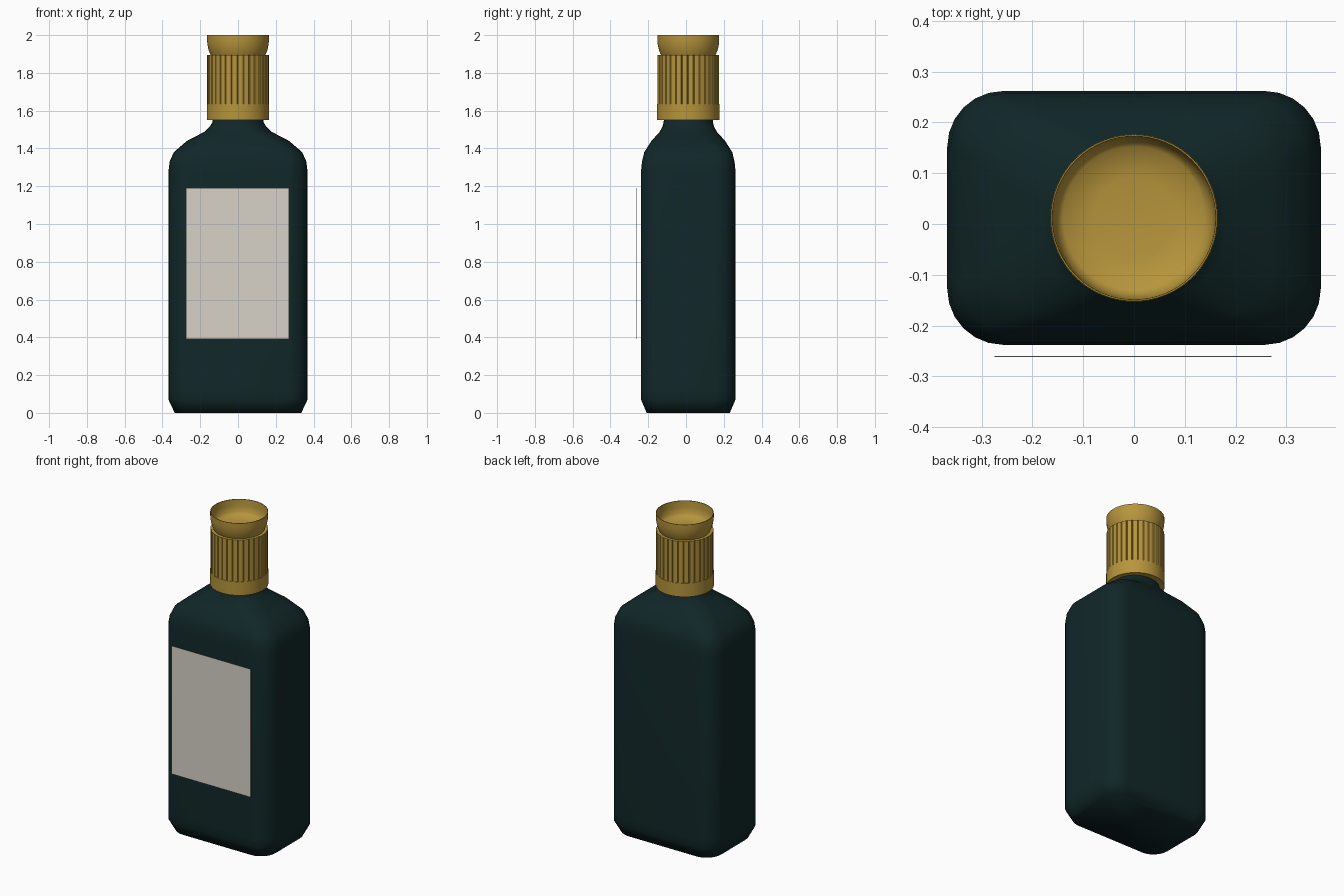
import bpy, bmesh, math

if "Cube" in bpy.data.objects:
    bpy.data.objects.remove(bpy.data.objects["Cube"])

CY = 0.012  # y of the bottle axis; the label stands out in front


def material(name, rgb):
    m = bpy.data.materials.new(name)
    m.diffuse_color = (*rgb, 1)
    m.use_nodes = True
    m.node_tree.nodes["Principled BSDF"].inputs["Base Color"].default_value = m.diffuse_color
    return m


glass = material("dark green glass", (0.0055, 0.020, 0.021))
gold = material("gold cap", (0.47, 0.30, 0.045))
paper = material("label paper", (0.68, 0.65, 0.58))


def loft(name, rings, mat, angle, cap_start=False, cap_end=False):
    """Skin a list of equal-length vertex rings."""
    bm = bmesh.new()
    vs = [[bm.verts.new(p) for p in ring] for ring in rings]
    n = len(vs[0])
    for a, b in zip(vs, vs[1:]):
        for i in range(n):
            j = (i + 1) % n
            bm.faces.new((a[i], a[j], b[j], b[i]))
    if cap_start:
        bm.faces.new(vs[0][::-1])
    if cap_end:
        bm.faces.new(vs[-1])
    me = bpy.data.meshes.new(name)
    bm.to_mesh(me)
    bm.free()
    me.materials.append(mat)
    ob = bpy.data.objects.new(name, me)
    bpy.context.collection.objects.link(ob)
    bpy.context.view_layer.objects.active = ob
    ob.select_set(True)
    bpy.ops.object.shade_smooth_by_angle(angle=math.radians(angle))
    ob.select_set(False)
    return ob


def rounded_rect(hx, hy, r, z, seg=6):
    pts = []
    for k, (sx, sy) in enumerate([(1, 1), (-1, 1), (-1, -1), (1, -1)]):
        for i in range(seg + 1):
            a = math.pi / 2 * (k + i / seg)
            pts.append((sx * (hx - r) + r * math.cos(a),
                        CY + sy * (hy - r) + r * math.sin(a), z))
    return pts


def circle(r, z, n=64):
    return [(r * math.cos(2 * math.pi * i / n),
             CY + r * math.sin(2 * math.pi * i / n), z) for i in range(n)]


# Bottle body: half width, half depth, corner radius, height
body = [(0.335, 0.22, 0.10, 0), (0.368, 0.25, 0.11, 0.07),
        (0.368, 0.25, 0.11, 0.12), (0.368, 0.25, 0.11, 1.28),
        (0.362, 0.245, 0.11, 1.33), (0.340, 0.233, 0.11, 1.38),
        (0.270, 0.195, 0.115, 1.44), (0.180, 0.152, 0.12, 1.487),
        (0.150, 0.137, 0.125, 1.515), (0.135, 0.130, 0.125, 1.54),
        (0.130, 0.128, 0.125, 1.60)]
loft("bottle_body", [rounded_rect(*b) for b in body], glass, 75, True, True)

# Lower smooth band of the cap, with a lip underneath
loft("cap_band", [circle(r, z) for r, z in
                  [(0.125, 1.55), (0.165, 1.55), (0.165, 1.635), (0.158, 1.635)]],
     gold, 30)

# Ribbed grip: narrow grooves between wide ribs
RIBS = 32


def ribbed(z):
    pts = []
    for k in range(RIBS):
        for f, r in ((0.0, 0.163), (0.4, 0.1635), (0.8, 0.163), (0.9, 0.157)):
            a = 2 * math.pi * (k + f) / RIBS
            pts.append((r * math.cos(a), CY + r * math.sin(a), z))
    return pts


loft("cap_grip", [ribbed(1.63), ribbed(1.895)], gold, 30, False, True)

# Dished top of the cap: outer wall, rim, inner wall and floor
dish = [(0.140, 1.885), (0.147, 1.900), (0.155, 1.920), (0.161, 1.945), (0.164, 1.97),
        (0.164, 2.0), (0.161, 2.0), (0.159, 1.96), (0.153, 1.925),
        (0.140, 1.910), (0.08, 1.902), (0.01, 1.900)]
loft("cap_top", [circle(r, z) for r, z in dish], gold, 50, False, True)

# Front label plate
bpy.ops.mesh.primitive_cube_add(size=1, location=(-0.002, -0.261, 0.79))
label = bpy.context.object
label.name = "front_label"
label.scale = (0.545, 0.002, 0.80)
label.data.materials.append(paper)
